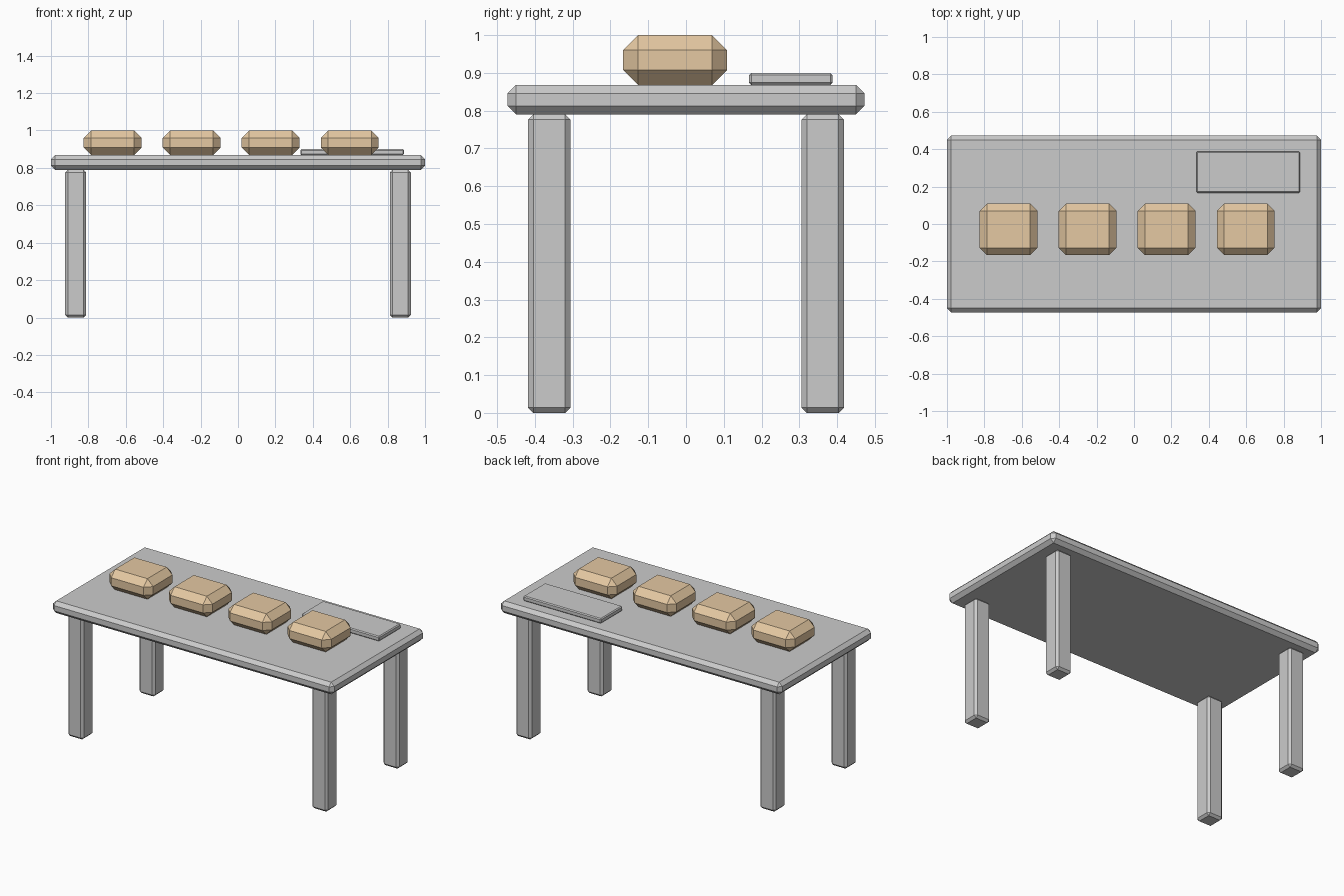
import bpy
import bmesh
from mathutils import Vector

if "Cube" in bpy.data.objects:
    bpy.data.objects.remove(bpy.data.objects["Cube"])


def chamfered_box(name, lo, hi, chamfer, material=None):
    """Flat-shaded box between two corners with single-step chamfered edges."""
    lo, hi = Vector(lo), Vector(hi)
    centre, size = (lo + hi) / 2, hi - lo
    bm = bmesh.new()
    bmesh.ops.create_cube(bm, size=1)
    bmesh.ops.scale(bm, vec=size, verts=bm.verts)
    bmesh.ops.bevel(bm, geom=bm.edges[:], offset=chamfer, offset_type='OFFSET',
                    segments=1, affect='EDGES', clamp_overlap=True)
    mesh = bpy.data.meshes.new(name)
    bm.to_mesh(mesh)
    bm.free()
    obj = bpy.data.objects.new(name, mesh)
    obj.location = centre
    if material:
        mesh.materials.append(material)
    bpy.context.collection.objects.link(obj)
    return obj


crust = bpy.data.materials.new("crust")
crust.diffuse_color = (0.78, 0.58, 0.36, 1)
crust.use_nodes = True
crust.node_tree.nodes["Principled BSDF"].inputs["Base Color"].default_value = crust.diffuse_color

LEG_TOP, TABLE_TOP = 0.79, 0.868

# Tabletop
chamfered_box("tabletop", (-1, -0.472, LEG_TOP), (1, 0.472, TABLE_TOP), 0.022)

# Four square legs, set in from the corners
for sx, side in ((-1, "left"), (1, "right")):
    for sy, end in ((-1, "front"), (1, "back")):
        x, y = sx * 0.868, sy * 0.362
        chamfered_box(f"{end}_{side}_leg", (x - 0.056, y - 0.056, 0),
                      (x + 0.056, y + 0.056, LEG_TOP), 0.014)

# Row of bread loaves
for i in range(4):
    x = -0.67 + i * 0.4225
    chamfered_box(f"loaf_{i + 1}", (x - 0.155, -0.167, TABLE_TOP),
                  (x + 0.155, 0.109, 1.0), 0.04, crust)

# Thin tray at the back right
chamfered_box("tray", (0.333, 0.167, TABLE_TOP), (0.887, 0.388, 0.9), 0.006)
